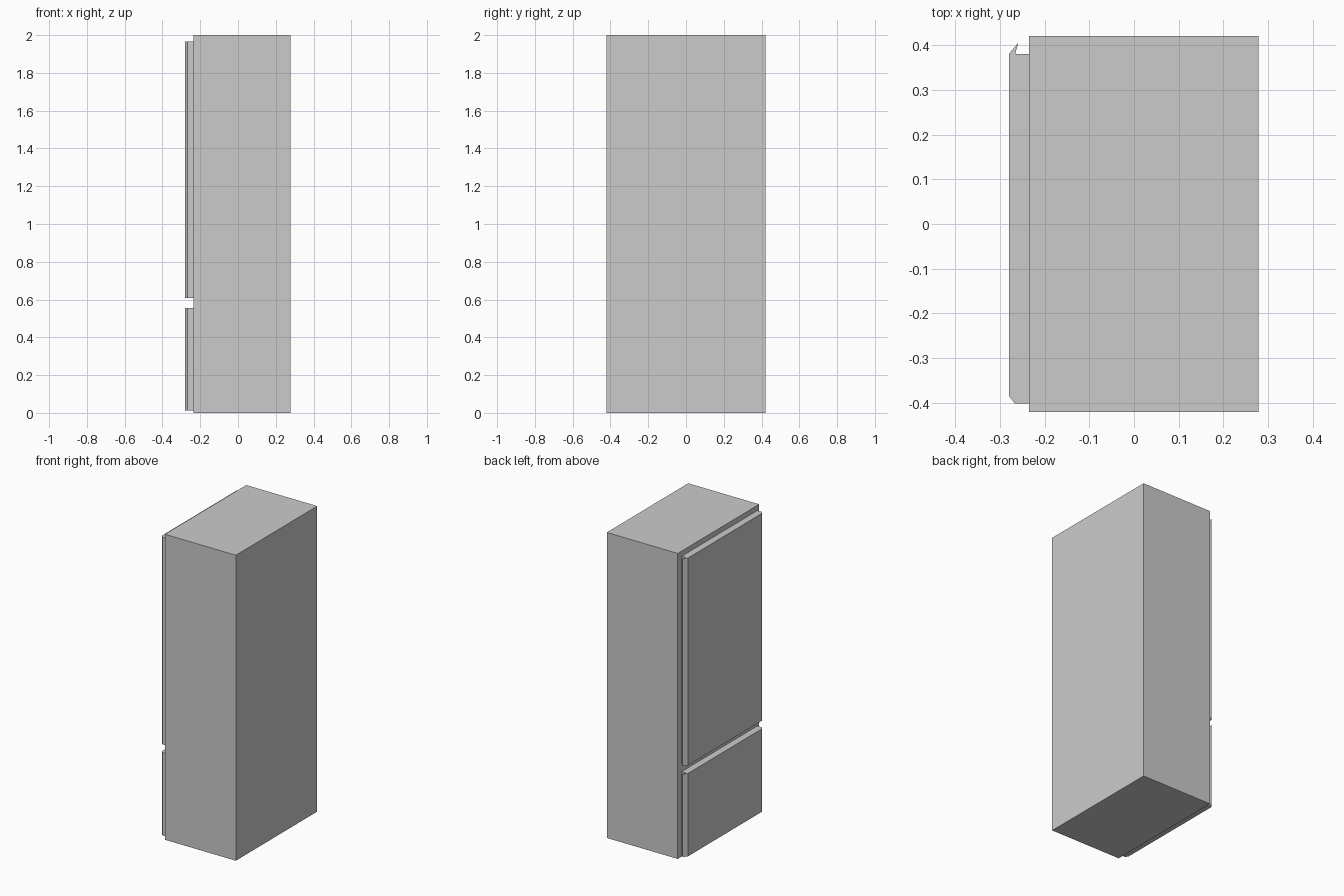
import bpy, bmesh

if "Cube" in bpy.data.objects:
    bpy.data.objects.remove(bpy.data.objects["Cube"])


def prism(name, profile, z0, z1):
    """Extrude an x/y outline from z0 up to z1."""
    bm = bmesh.new()
    base = bm.faces.new([bm.verts.new((x, y, z0)) for x, y in profile])
    top = bmesh.ops.extrude_face_region(bm, geom=[base])["geom"]
    verts = [v for v in top if isinstance(v, bmesh.types.BMVert)]
    bmesh.ops.translate(bm, verts=verts, vec=(0, 0, z1 - z0))
    bmesh.ops.recalc_face_normals(bm, faces=bm.faces)
    mesh = bpy.data.meshes.new(name)
    bm.to_mesh(mesh)
    bm.free()
    obj = bpy.data.objects.new(name, mesh)
    bpy.context.collection.objects.link(obj)
    return obj


# Cabinet body
BACK, FACE, HALF = 0.279, -0.235, 0.421
prism("cabinet", [(FACE, -HALF), (BACK, -HALF), (BACK, HALF), (FACE, HALF)], 0, 2)

# Door outline: chamfered hinge edge, angled grip lip on the opening edge
door_outline = [
    (FACE, -0.402), (-0.267, -0.402), (-0.28, -0.385),
    (-0.28, 0.381), (-0.259, 0.406), (-0.266, 0.381), (FACE, 0.381),
]

# Upper fridge door and lower freezer door
for name, z0, z1 in [("upper_door", 0.609, 1.966), ("lower_door", 0.013, 0.556)]:
    prism(name, door_outline, z0, z1)
